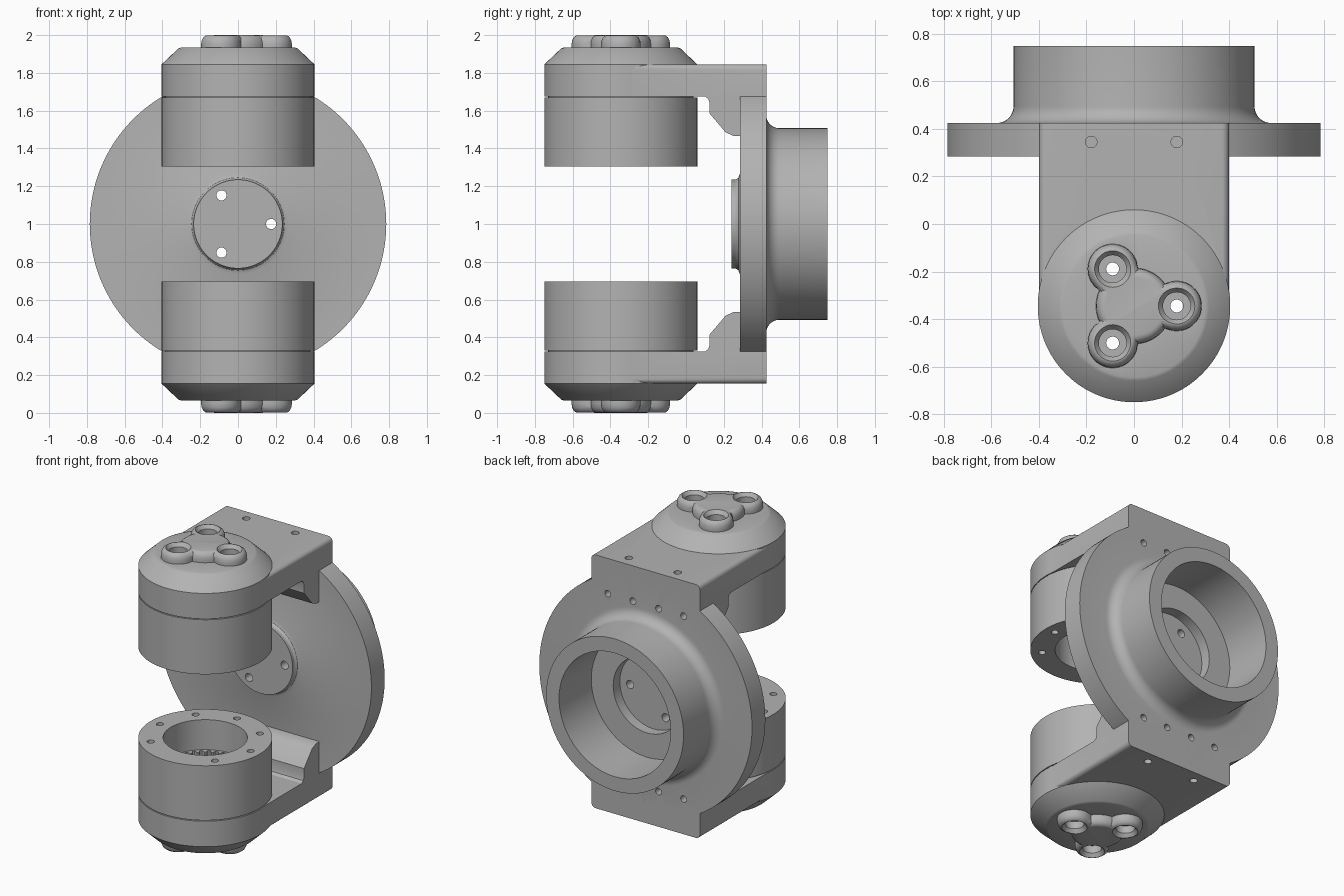
import bpy, bmesh
from math import pi, cos, sin, sqrt
from mathutils import Matrix, Vector

cube = bpy.data.objects.get("Cube")
if cube:
    bpy.data.objects.remove(cube, do_unlink=True)

grey = bpy.data.materials.new("machined_grey")
grey.use_nodes = True
colour = (0.45, 0.45, 0.45, 1)
grey.diffuse_color = colour
grey.node_tree.nodes["Principled BSDF"].inputs["Base Color"].default_value = colour

HUB = Vector((0, -0.345, 0))      # vertical axis of the two drums
MID = Vector((0, 0, 1))           # centre of the back plate
ALONG_Y = Matrix.Rotation(-pi / 2, 4, 'X')
THIRDS = [k * 2 * pi / 3 for k in range(3)]


def finish(name, bm):
    bmesh.ops.remove_doubles(bm, verts=bm.verts, dist=1e-5)
    bmesh.ops.recalc_face_normals(bm, faces=bm.faces)
    mesh = bpy.data.meshes.new(name)
    bm.to_mesh(mesh)
    bm.free()
    mesh.materials.append(grey)
    ob = bpy.data.objects.new(name, mesh)
    bpy.context.collection.objects.link(ob)
    return ob


def lathe(name, profile, origin, turn=Matrix(), closed=False, n=96):
    """Spin (radius, height) points around an axis."""
    bm = bmesh.new()
    place = Matrix.Translation(origin) @ turn
    rings = [[bm.verts.new(place @ Vector((r * cos(2 * pi * i / n), r * sin(2 * pi * i / n), h)))
              for i in range(n)] for r, h in profile]
    pairs = list(zip(rings, rings[1:])) + ([(rings[-1], rings[0])] if closed else [])
    for a, b in pairs:
        for i in range(n):
            j = (i + 1) % n
            bm.faces.new((a[i], a[j], b[j], b[i]))
    bmesh.ops.dissolve_degenerate(bm, dist=1e-6, edges=bm.edges)
    return finish(name, bm)


def pin(r, low, high, origin, turn=Matrix()):
    return lathe("pin", [(0, low), (r, low), (r, high), (0, high)], origin, turn, n=24)


def combine(ob, others, operation):
    for other in others:
        mod = ob.modifiers.new("combine", 'BOOLEAN')
        mod.operation, mod.object, mod.solver = operation, other, 'EXACT'
    bpy.context.view_layer.update()
    graph = bpy.context.evaluated_depsgraph_get()
    mesh = bpy.data.meshes.new_from_object(ob.evaluated_get(graph))
    ob.modifiers.clear()
    ob.data = mesh
    for other in others:
        bpy.data.objects.remove(other, do_unlink=True)


def smooth(ob):
    bpy.ops.object.select_all(action='DESELECT')
    ob.select_set(True)
    bpy.context.view_layer.objects.active = ob
    bpy.ops.object.shade_smooth_by_angle(angle=0.5)


def polar(angle, r):
    return Vector((r * cos(angle), r * sin(angle), 0))


# Back plate with rear collar, stepped bore and front pad, all one turned part
plate_profile = [(0, 0.24), (0.235, 0.24), (0.235, 0.262), (0.245, 0.277), (0.265, 0.285),
                 (0.785, 0.285), (0.785, 0.425)]
plate_profile += [(0.577 - 0.07 * sin(a), 0.495 - 0.07 * cos(a))
                  for a in [k * pi / 16 for k in range(9)]]
plate_profile += [(0.507, 0.75), (0.412, 0.75), (0.412, 0.41), (0.25, 0.41), (0.25, 0.34), (0, 0.34)]
plate = lathe("back_plate", plate_profile, MID, ALONG_Y, n=128)
holes = []
for a in THIRDS:
    holes.append(pin(0.027, 0.2, 0.4, MID + Vector((0.175 * cos(a), 0, 0.175 * sin(a))), ALONG_Y))
for side in (-1, 1):
    for x in (-0.28, -0.095, 0.095, 0.28):
        holes.append(pin(0.022, 0.33, 0.5, MID + Vector((x, 0, side * 0.61)), ALONG_Y))
combine(plate, holes, 'DIFFERENCE')


# Arm: side profile with gusset, extruded across, long top edges rounded
def make_arm():
    side = [(-0.345, 1.845), (0.425, 1.845), (0.425, 1.675), (0.3, 1.675), (0.3, 1.465),
            (0.25, 1.467), (0.21, 1.485), (0.125, 1.585), (0.125, 1.64), (0.118, 1.663),
            (0.1, 1.675), (-0.345, 1.675)]
    bm = bmesh.new()
    face = bm.faces.new([bm.verts.new((-0.4, y, z)) for y, z in side])
    out = bmesh.ops.extrude_face_region(bm, geom=[face])
    bmesh.ops.translate(bm, vec=(0.8, 0, 0),
                        verts=[v for v in out["geom"] if isinstance(v, bmesh.types.BMVert)])
    top = [e for e in bm.edges if all(v.co.z > 1.84 for v in e.verts)
           and abs(e.verts[0].co.x - e.verts[1].co.x) < 0.01]
    bmesh.ops.bevel(bm, geom=top, offset=0.03, segments=5, affect='EDGES', profile=0.5)
    return finish("arm", bm)


# Three-lobed boss: stacked outlines that shrink with a rounded shoulder
def lobe_radius(angle, lobe):
    phi = (angle + pi / 3) % (2 * pi / 3) - pi / 3
    waist = lobe + 0.055
    inside = lobe ** 2 - (0.18 * sin(phi)) ** 2
    r = 0.18 * cos(phi) + sqrt(inside) if inside > 0 else 0
    return (r ** 14 + waist ** 14) ** (1 / 14)


def make_boss():
    bm = bmesh.new()
    n = 120
    rings = []
    for lobe, z in [(0.105, 1.9), (0.105, 1.952), (0.102, 1.972), (0.094, 1.988), (0.082, 1.997), (0.07, 2.0)]:
        rings.append([bm.verts.new(HUB + polar(2 * pi * i / n, lobe_radius(2 * pi * i / n, lobe))
                                   + Vector((0, 0, z))) for i in range(n)])
    for a, b in zip(rings, rings[1:]):
        for i in range(n):
            j = (i + 1) % n
            bm.faces.new((a[i], a[j], b[j], b[i]))
    bm.faces.new(rings[0])
    bm.faces.new(rings[-1])
    return finish("boss", bm)


# Upper arm with its conical cap, boss and screw seats
cap = lathe("upper_arm", [(0, 1.675), (0.405, 1.675), (0.405, 1.845), (0.315, 1.93),
                          (0.3, 1.935), (0, 1.935)], HUB)
combine(cap, [make_arm(), make_boss()], 'UNION')
holes = [pin(0.024, 1.79, 1.9, (x, 0.345, 0)) for x in (-0.18, 0.18)]
for a in THIRDS:
    seat = [(0, 1.6), (0.027, 1.6), (0.027, 1.925), (0.058, 1.925), (0.058, 1.975), (0.085, 2.01), (0, 2.01)]
    holes.append(lathe("seat", seat, HUB + polar(a, 0.18), n=32))
combine(cap, holes, 'DIFFERENCE')

# Upper drum: open ring with a shadow gap and seven blind holes
drum = lathe("upper_drum", [(0.405, 1.305), (0.405, 1.669), (0.385, 1.669), (0.385, 1.676),
                            (0.255, 1.676), (0.255, 1.305)], HUB, closed=True)
combine(drum, [pin(0.022, 1.2, 1.42, HUB + polar(k * pi / 4, 0.335)) for k in range(8) if k != 6],
        'DIFFERENCE')

# Toothed ring deep inside the drum
bm = bmesh.new()
n = 128
inner = [0.22 if i % 4 < 2 else 0.245 for i in range(n)]
loops = []
for z in (1.505, 1.676):
    for radii in (inner, [0.257] * n):
        loops.append([bm.verts.new(HUB + polar(2 * pi * i / n, radii[i]) + Vector((0, 0, z)))
                      for i in range(n)])
for a, b in ((0, 1), (1, 3), (3, 2), (2, 0)):
    for i in range(n):
        j = (i + 1) % n
        bm.faces.new((loops[a][i], loops[a][j], loops[b][j], loops[b][i]))
teeth = finish("upper_tooth_ring", bm)

# Lower half mirrors the upper half about mid height
flip = Matrix.Translation((0, 0, 2)) @ Matrix.Diagonal((1, 1, -1, 1))
parts = [plate, cap, drum, teeth]
for ob in (cap, drum, teeth):
    mesh = ob.data.copy()
    mesh.transform(flip)
    mesh.flip_normals()
    low = bpy.data.objects.new(ob.name.replace("upper", "lower"), mesh)
    bpy.context.collection.objects.link(low)
    parts.append(low)
for ob in parts:
    smooth(ob)
